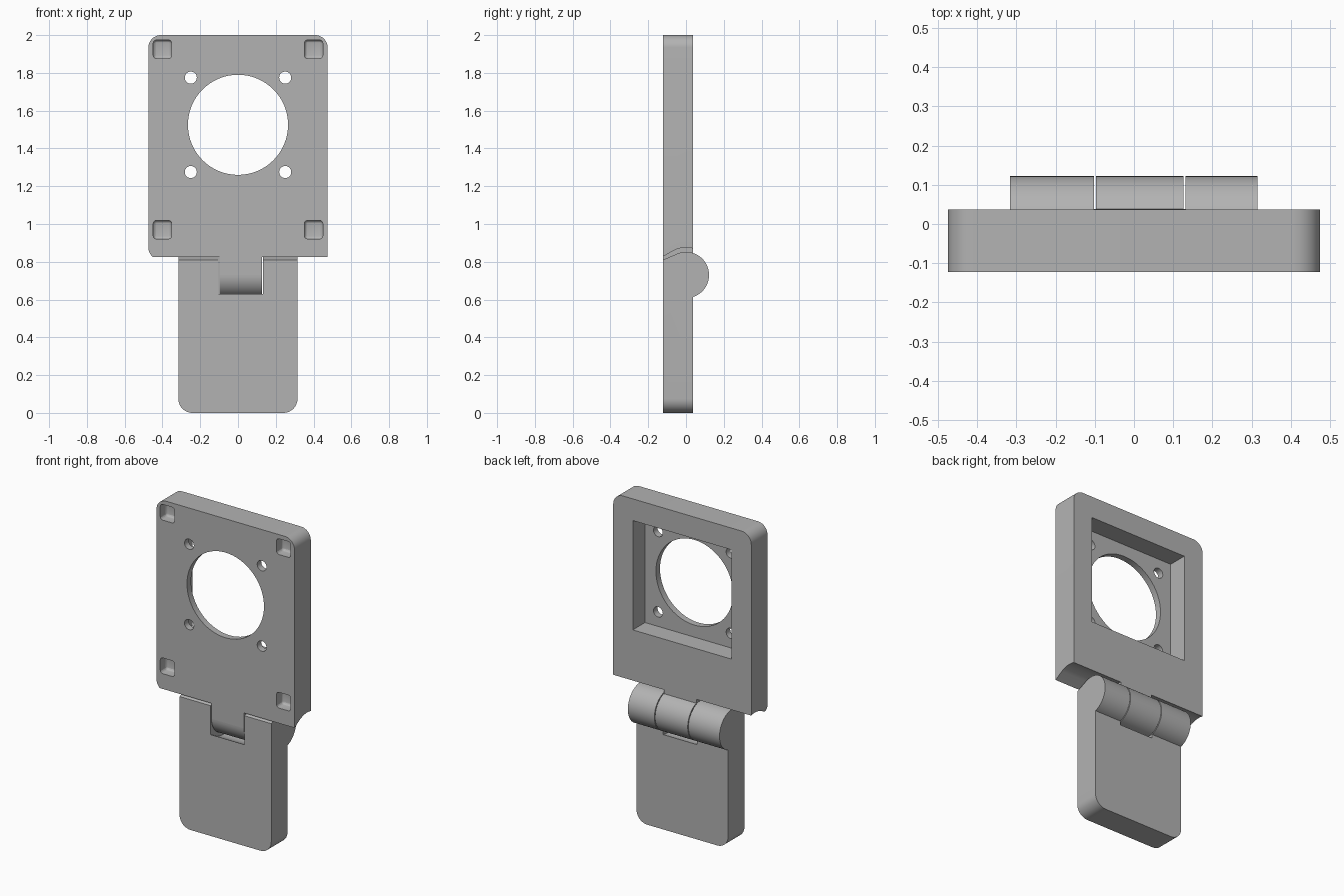
import bpy, bmesh
from math import sin, cos, radians
from mathutils import Vector

cube = bpy.data.objects.get("Cube")
if cube:
    bpy.data.objects.remove(cube, do_unlink=True)

grey = bpy.data.materials.new("plain grey")
grey.use_nodes = True
grey.diffuse_color = (0.45, 0.45, 0.45, 1)
grey.node_tree.nodes["Principled BSDF"].inputs["Base Color"].default_value = grey.diffuse_color

FRONT, BACK = -0.123, 0.037
AXIS_Z, BARREL_R, CLEAR_R = 0.73, 0.122, 0.145
BORE_Z = 1.525


def arc(cx, cy, r, a0, a1, n=24):
    """Points on an arc, angles in degrees."""
    steps = [radians(a0 + (a1 - a0) * i / n) for i in range(n + 1)]
    return [(cx + r * cos(a), cy + r * sin(a)) for a in steps]


def prism(name, pts, axis, lo, hi):
    """Extrude a profile: (x, z) points along y, or (y, z) points along x."""
    place = (lambda p, d: (p[0], d, p[1])) if axis == "y" else (lambda p, d: (d, p[0], p[1]))
    bm = bmesh.new()
    base = bm.faces.new([bm.verts.new(place(p, lo)) for p in pts])
    ext = bmesh.ops.extrude_face_region(bm, geom=[base])
    moved = [g for g in ext["geom"] if isinstance(g, bmesh.types.BMVert)]
    step = (0, hi - lo, 0) if axis == "y" else (hi - lo, 0, 0)
    bmesh.ops.translate(bm, verts=moved, vec=Vector(step))
    bmesh.ops.recalc_face_normals(bm, faces=bm.faces)
    mesh = bpy.data.meshes.new(name)
    bm.to_mesh(mesh)
    bm.free()
    mesh.materials.append(grey)
    ob = bpy.data.objects.new(name, mesh)
    bpy.context.collection.objects.link(ob)
    return ob


def bevel_edges(ob, rule, width, segments=10):
    """Round every edge whose two end points satisfy the rule."""
    bm = bmesh.new()
    bm.from_mesh(ob.data)
    edges = [e for e in bm.edges if rule(e.verts[0].co, e.verts[1].co)]
    bmesh.ops.bevel(bm, geom=edges, offset=width, segments=segments,
                    profile=0.5, affect="EDGES", clamp_overlap=True)
    bm.to_mesh(ob.data)
    bm.free()


def activate(ob):
    bpy.ops.object.select_all(action="DESELECT")
    ob.select_set(True)
    bpy.context.view_layer.objects.active = ob


def cut(ob, cutter):
    cutter.hide_render = True
    mod = ob.modifiers.new("cut", "BOOLEAN")
    mod.operation, mod.solver, mod.object = "DIFFERENCE", "EXACT", cutter
    activate(ob)
    bpy.ops.object.modifier_apply(modifier=mod.name)
    bpy.data.objects.remove(cutter, do_unlink=True)


def smooth(ob):
    activate(ob)
    bpy.ops.object.shade_smooth_by_angle(angle=radians(20))


def rect(x0, x1, z0, z1):
    return [(x0, z0), (x1, z0), (x1, z1), (x0, z1)]


def along_y(a, b):
    return abs(a.y - b.y) > 0.01 and abs(a.x - b.x) + abs(a.z - b.z) < 1e-4


# Mounting plate, rounded on three corners
plate = prism("mounting_plate", rect(-0.475, 0.475, 0.81, 2), "y", FRONT, BACK)
bevel_edges(plate, lambda a, b: along_y(a, b) and (a.z > 1.9 or a.x < 0), 0.067)

# Curved clearance under the plate on both sides of the middle knuckle
clearance = [(-0.2, 0.782)] + arc(0, AXIS_Z, CLEAR_R, 118, 0) + [(CLEAR_R, 0.6), (-0.2, 0.6)]
for x0, x1 in ((-0.6, -0.097), (0.127, 0.6)):
    cut(plate, prism("clearance_cutter", clearance, "x", x0, x1))

# Square recess in the back, with the large bore and four screw holes
cut(plate, prism("recess_cutter", rect(-0.34, 0.34, BORE_Z - 0.34, BORE_Z + 0.34), "y", -0.083, 0.2))
cut(plate, prism("bore_cutter", arc(0, BORE_Z, 0.265, 0, 354.375, 63), "y", -0.3, 0.2))
for sx in (-1, 1):
    for sz in (-1, 1):
        hole = arc(sx * 0.25, BORE_Z + sz * 0.25, 0.032, 0, 345, 23)
        cut(plate, prism("screw_cutter", hole, "y", -0.3, 0.2))

# Blind square sockets in the front corners, with rounded floors
for x in (-0.4, 0.4):
    for z in (0.97, 1.925):
        socket = prism("socket_cutter", rect(x - 0.049, x + 0.049, z - 0.049, z + 0.049),
                       "y", -0.2, -0.06)
        bevel_edges(socket, lambda a, b: along_y(a, b) or min(a.y, b.y) > -0.1, 0.018, 4)
        cut(plate, socket)
smooth(plate)

# Middle knuckle hanging from the plate
knuckle = [(FRONT, 0.81), (FRONT, AXIS_Z)] + arc(0, AXIS_Z, BARREL_R, 180, 432, 48) + [(BACK, 0.81)]
smooth(prism("middle_knuckle", knuckle, "x", -0.097, 0.127))

# Hinge leaf with its barrel, notched for the middle knuckle
leaf_profile = [(FRONT, 0), (BACK, 0)] + arc(0, AXIS_Z, BARREL_R, -72, 115, 40) + [(FRONT, 0.81)]
leaf = prism("hinge_leaf", leaf_profile, "x", -0.316, 0.315)
bevel_edges(leaf, lambda a, b: along_y(a, b) and max(a.z, b.z) < 0.01, 0.075)
notch = [(-0.2, 0.67)] + arc(0, AXIS_Z, CLEAR_R, 242, 360) + [(CLEAR_R, 1), (-0.2, 1)]
cut(leaf, prism("notch_cutter", notch, "x", -0.102, 0.132))
smooth(leaf)
